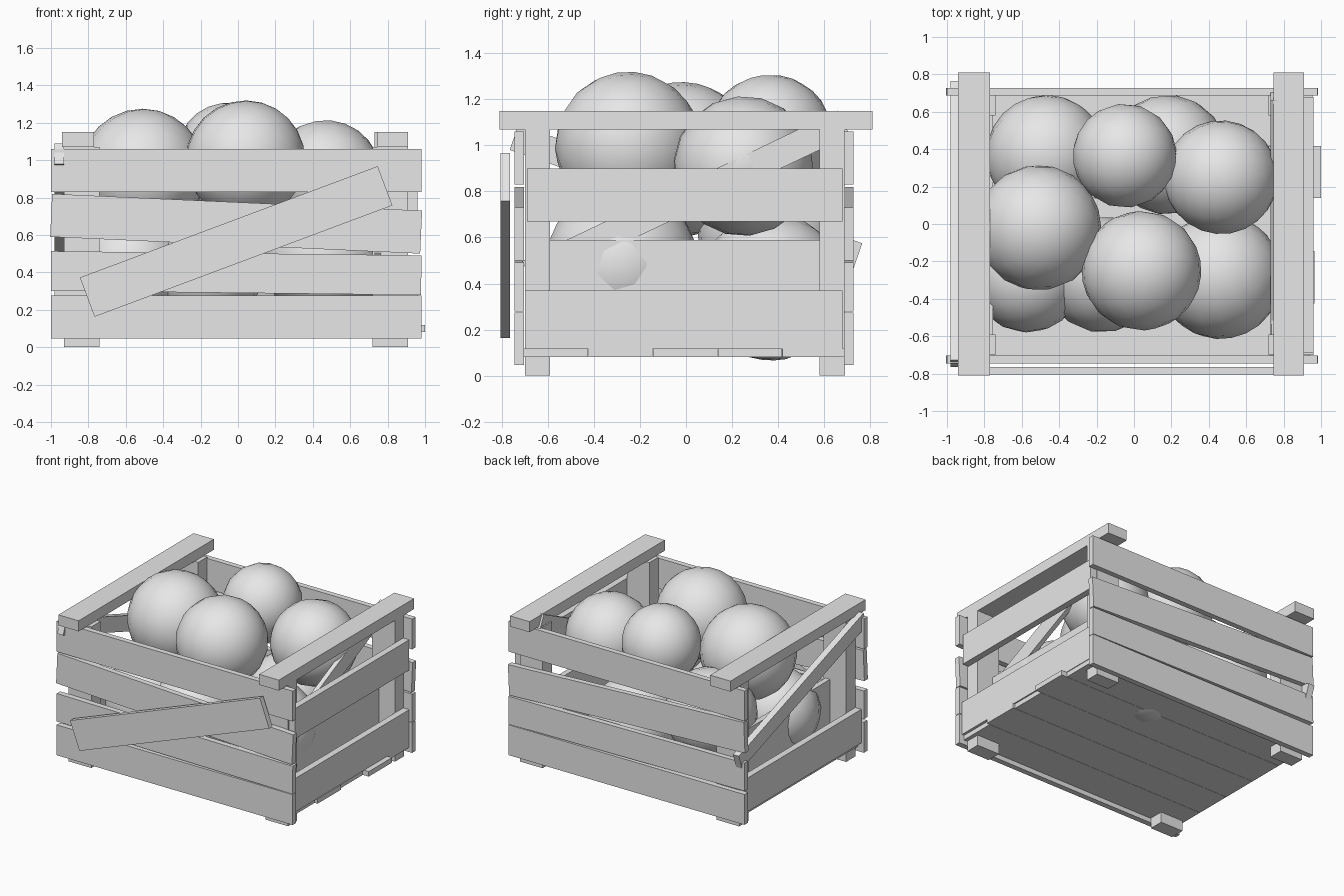
import bpy, random
from math import radians, pi

random.seed(4)
cube = bpy.data.objects.get("Cube")
if cube:
    bpy.data.objects.remove(cube, do_unlink=True)

grey = bpy.data.materials.new("plain_grey")
grey.use_nodes = True
grey.diffuse_color = (0.8, 0.8, 0.8, 1)
grey.node_tree.nodes["Principled BSDF"].inputs["Base Color"].default_value = (0.8, 0.8, 0.8, 1)


def board(name, xs, ys, zs, tilt_x=0, tilt_y=0):
    """Box given by its x, y and z extents, then tilted about its centre."""
    mid = [(a + b) / 2 for a, b in (xs, ys, zs)]
    bpy.ops.mesh.primitive_cube_add(size=1, location=mid)
    ob = bpy.context.object
    ob.name = name
    ob.scale = [b - a for a, b in (xs, ys, zs)]
    ob.rotation_euler = (radians(tilt_x), radians(tilt_y), 0)
    ob.data.materials.append(grey)
    return ob


def fruit(x, y, z, r):
    bpy.ops.mesh.primitive_uv_sphere_add(segments=18, ring_count=12, radius=r, location=(x, y, z))
    ob = bpy.context.object
    ob.name = "fruit"
    ob.rotation_euler = [random.uniform(0, pi) for _ in range(3)]
    ob.data.materials.append(grey)
    bpy.ops.object.shade_smooth()


# Corner legs and the top rails resting on them
for side, xs, rail in (("right", (-0.93, -0.74), (-0.94, -0.77)),
                       ("left", (0.72, 0.91), (0.745, 0.91))):
    board("front_leg_" + side, xs, (-0.70, -0.59), (0, 1.07))
    board("back_leg_" + side, xs, (0.58, 0.69), (0, 1.07))
    board("top_rail_" + side, rail, (-0.81, 0.81), (1.07, 1.15))

# Front and back slats, some nailed on crooked
for face, ys in (("front", (-0.745, -0.703)), ("back", (0.686, 0.728))):
    for zs, tilt in (((0.045, 0.275), 0), ((0.29, 0.502), 0.65),
                     ((0.545, 0.775), 2.6), ((0.83, 1.06), 0)):
        board(face + "_slat", (-1, 0.98), ys, zs, tilt_y=tilt)

# Loose plank nailed diagonally on the front
board("front_diagonal_plank", (-0.86, 0.84), (-0.805, -0.765), (0.453, 0.677), tilt_y=-20.5)

# Left end: two outer slats, inner panel, inner brace
board("left_lower_slat", (0.91, 0.96), (-0.70, 0.68), (0.115, 0.37))
board("left_upper_slat", (0.91, 0.96), (-0.69, 0.68), (0.67, 0.90))
board("left_inner_panel", (0.735, 0.775), (-0.65, 0.65), (0.12, 0.59))
board("left_brace", (0.73, 0.765), (-0.76, 0.76), (0.71, 0.83), tilt_x=25.5)

# Right end: outer slat, inner panel, outer brace
board("right_lower_slat", (-0.98, -0.93), (-0.70, 0.68), (0.115, 0.37))
board("right_inner_panel", (-0.795, -0.755), (-0.65, 0.65), (0.12, 0.59))
board("right_brace", (-0.98, -0.93), (-0.79, 0.79), (0.72, 0.835), tilt_x=-19)

# Floor slats with uneven ends
for i, end in enumerate((0.94, 0.965, 0.95, 1.0, 0.955)):
    y = -0.705 + i * 0.281
    board("floor_slat", (-0.95, end), (y, y + 0.279), (0.08, 0.118))

# Upper layer of fruit
fruit(0.04, -0.25, 1.0, 0.32)
fruit(-0.51, -0.02, 0.94, 0.335)
fruit(-0.05, 0.365, 1.03, 0.278)
fruit(0.465, 0.25, 0.91, 0.305)

# Lower layer of fruit
fruit(-0.57, -0.28, 0.42, 0.30)
fruit(-0.17, -0.27, 0.42, 0.31)
fruit(0.46, -0.28, 0.48, 0.335)
fruit(-0.47, 0.37, 0.62, 0.32)
fruit(0.18, 0.37, 0.385, 0.32)
